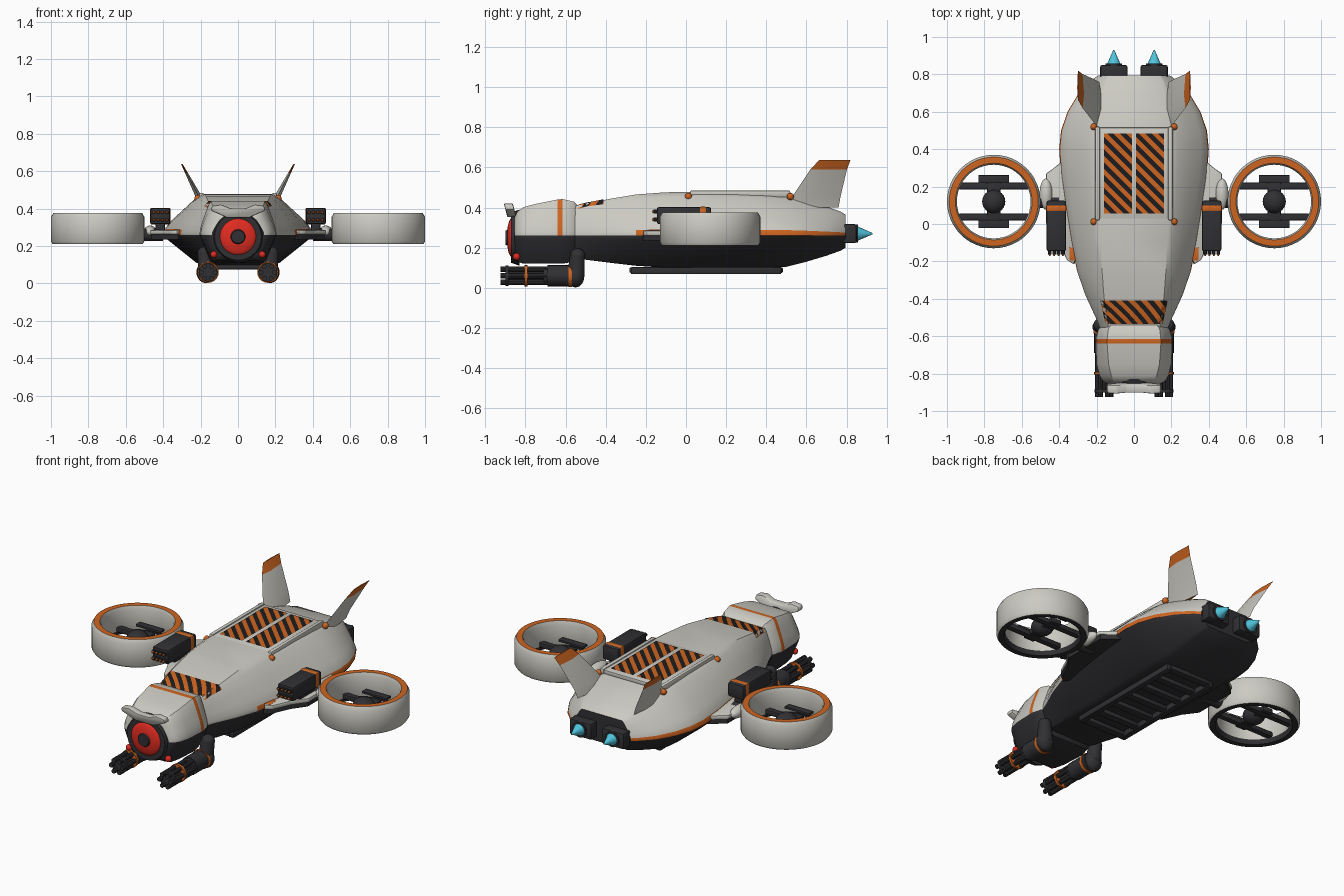
import bpy, bmesh, math
from mathutils import Vector, Matrix
from mathutils.bvhtree import BVHTree

if "Cube" in bpy.data.objects:
    bpy.data.objects.remove(bpy.data.objects["Cube"])

def material(name, rgb):
    m = bpy.data.materials.new(name)
    m.use_nodes = True
    m.diffuse_color = (*rgb, 1)
    m.node_tree.nodes["Principled BSDF"].inputs["Base Color"].default_value = (*rgb, 1)
    return m

MATS = [material("off_white", (.6, .59, .54)), material("charcoal", (.03, .03, .034)),
        material("orange", (.62, .13, .015)), material("red", (.75, .025, .015)),
        material("cyan", (.08, .55, .72)), material("black", (.012, .012, .013))]
WHITE, DARK, ORANGE, RED, CYAN, BLACK = range(6)
SIDES = (("left", 1), ("right", -1))
parts = []

def finish(name, bm, mat=None, normals=True):
    if mat is not None:
        for f in bm.faces:
            f.material_index = mat
    if normals:
        bmesh.ops.recalc_face_normals(bm, faces=bm.faces)
    me = bpy.data.meshes.new(name)
    bm.to_mesh(me)
    bm.free()
    for m in MATS:
        me.materials.append(m)
    ob = bpy.data.objects.new(name, me)
    bpy.context.collection.objects.link(ob)
    parts.append(ob)
    return ob

def box(name, c, size, mat, bevel=0):
    bm = bmesh.new()
    bmesh.ops.create_cube(bm, size=1, matrix=Matrix.Translation(c) @ Matrix.Diagonal((*size, 1)))
    if bevel:
        bmesh.ops.bevel(bm, geom=bm.edges[:], offset=bevel, segments=2, affect='EDGES', profile=.5)
    return finish(name, bm, mat)

def rod(name, a, b, r, mat, r2=None, seg=20):
    a, b = Vector(a), Vector(b)
    d = b - a
    bm = bmesh.new()
    rot = d.to_track_quat('Z', 'Y').to_matrix().to_4x4()
    bmesh.ops.create_cone(bm, cap_ends=True, segments=seg, radius1=r, radius2=r if r2 is None else r2,
                          depth=d.length, matrix=Matrix.Translation((a + b) / 2) @ rot)
    return finish(name, bm, mat)

def ball(name, c, r, mat, scale=(1, 1, 1)):
    bm = bmesh.new()
    bmesh.ops.create_uvsphere(bm, u_segments=24, v_segments=14, radius=r,
                              matrix=Matrix.Translation(c) @ Matrix.Diagonal((*scale, 1)))
    return finish(name, bm, mat)

def skin(name, rings, rule, loop=False, cap=DARK):
    """Skin closed rings of points; rule(ring, strip) gives the colour."""
    bm = bmesh.new()
    vs = [[bm.verts.new(p) for p in r] for r in rings]
    n = len(vs[0])
    for i in range(len(vs) - (0 if loop else 1)):
        a, b = vs[i], vs[(i + 1) % len(vs)]
        for j in range(n):
            k = (j + 1) % n
            bm.faces.new((a[j], a[k], b[k], b[j])).material_index = rule(i, j)
    if not loop:
        for r in (vs[0], vs[-1]):
            bm.faces.new(r).material_index = cap
    return finish(name, bm)

def prism(name, pts, push, mat, bevel=0):
    bm = bmesh.new()
    f = bm.faces.new([bm.verts.new(p) for p in pts])
    new = bmesh.ops.extrude_face_region(bm, geom=[f])["geom"]
    bmesh.ops.translate(bm, vec=push, verts=[v for v in new if isinstance(v, bmesh.types.BMVert)])
    if bevel:
        bmesh.ops.bevel(bm, geom=bm.edges[:], offset=bevel, segments=2, affect='EDGES', profile=.5)
    return finish(name, bm, mat)

# Hull cross-section: side position from shoulder to beam, height from seam
SEAM = .26
HALF = [(0, -1), (.15, -.93), (.9, -.15), (1, 0), (1, .04), (.97, .14), (.8, .36), (.5, .64), (.2, .9), (0, 1)]

def section(y, w, zb, zt, t):
    half = [(w * (t + (1 - t) * s), y, SEAM + f * ((zt - SEAM) if f > 0 else (SEAM - zb))) for s, f in HALF]
    return half + [(-x, yy, z) for x, yy, z in reversed(half)]

def strip(j):
    return j if j <= 9 else 18 - j

HULL = [(-.56, .18, .15, .405, .75), (-.5, .205, .14, .42, .72), (-.38, .26, .125, .443, .62),
        (-.25, .305, .11, .465, .56), (-.1, .335, .1, .476, .53), (.05, .36, .1, .478, .52),
        (.25, .39, .1, .473, .49), (.4, .4, .1, .466, .48), (.5, .39, .105, .458, .48),
        (.6, .355, .13, .435, .49), (.7, .295, .16, .405, .55), (.77, .225, .185, .38, .65), (.795, .19, .2, .365, .7)]

def hull_colour(i, j):
    k = strip(j)
    return DARK if k < 3 else ORANGE if k in (3, 4) and HULL[i][0] >= -.3 else WHITE

hull = skin("hull", [section(*s) for s in HULL], hull_colour)

HEAD = [(-.535, .165, .16, .405, .72), (-.56, .19, .13, .43, .72), (-.615, .205, .12, .442, .7),
        (-.64, .205, .12, .44, .7), (-.75, .2, .12, .418, .68), (-.81, .185, .12, .402, .66),
        (-.84, .165, .13, .38, .64), (-.855, .14, .15, .35, .62)]
skin("head", [section(*s) for s in HEAD],
     lambda i, j: DARK if strip(j) < 3 else ORANGE if i == 2 else WHITE)

# Eye and brow
rod("eye_ring", (0, -.83, .25), (0, -.872, .25), .14, DARK, .125, 32)
ball("eye", (0, -.865, .25), .1, RED, (1, .28, 1))
rod("pupil", (0, -.88, .25), (0, -.899, .25), .045, DARK, .035, 24)
BROW = [(0, .352), (.06, .352), (.145, .39), (.14, .415), (.09, .422), (.04, .402)]
prism("brow", [(x, -.845 - (z - .35) * .25, z) for x, z in BROW + [(-x, z) for x, z in BROW[:0:-1]]],
      (0, -.045, 0), WHITE, .007)

def striped_panel(name, x0, x1, y0, y1, z, tree=None, taper=0):
    """Thin plate cut along diagonals into two-colour stripes."""
    bm = bmesh.new()
    bm.faces.new([bm.verts.new(p) for p in ((x0, y0, 0), (x1, y0, 0), (x1, y1, 0), (x0, y1, 0))])
    def cut(co, no):
        bmesh.ops.bisect_plane(bm, geom=bm.verts[:] + bm.edges[:] + bm.faces[:], plane_co=co, plane_no=no)
    step = .034
    for k in range(math.ceil((x0 + y0) / step), math.ceil((x1 + y1) / step)):
        cut((k * step, 0, 0), (1, 1, 0))
    if tree:
        for k in range(1, 16):
            cut((x0 + (x1 - x0) * k / 16, 0, 0), (1, 0, 0))
            cut((0, y0 + (y1 - y0) * k / 16, 0), (0, 1, 0))
    for f in bm.faces:
        c = f.calc_center_median()
        f.material_index = ORANGE if math.floor((c.x + c.y) / step) % 2 else BLACK
        f.normal_update()
        if f.normal.z < 0:
            f.normal_flip()
    for v in bm.verts:
        v.co.z = z
        if tree:
            v.co.x *= 1 - taper * (y1 - v.co.y) / (y1 - y0)
            hit = tree.ray_cast(Vector((v.co.x, v.co.y, 1)), Vector((0, 0, -1)))[0]
            v.co.z = hit.z + .004
    finish(name, bm, normals=False)

tree = BVHTree.FromPolygons([v.co for v in hull.data.vertices], [p.vertices[:] for p in hull.data.polygons])
striped_panel("nose_stripes", -.18, .18, -.535, -.41, 0, tree, .15)

# Roof hatch
box("hatch", (0, .27, .466), (.41, .49, .024), WHITE, .005)
for side, s in SIDES:
    box(side + "_hatch_rail", (s * .195, .27, .468), (.025, .5, .034), WHITE, .008)
    x = sorted((s * .012, s * .16))
    striped_panel(side + "_hatch_stripes", x[0], x[1], .055, .485, .482)
    for end, y in (("front", .012), ("rear", .52)):
        ball(f"{side}_{end}_hatch_knob", (s * .215, y, .455), .018, ORANGE)

# Belly grille
for s, side in ((1, "left"), (-1, "right")):
    box(side + "_grille_rail", (s * .145, .1, .086), (.035, .75, .036), DARK, .006)
for i in range(7):
    box("grille_slat", (0, -.26 + i * .12, .088), (.28, .045, .026), DARK, .005)

# Rotor duct profile: radius, height, colour of the band that follows
DUCT = [(.25, .225, WHITE), (.25, .355, WHITE), (.238, .376, ORANGE), (.205, .376, WHITE),
        (.197, .355, WHITE), (.2, .235, DARK), (.21, .21, DARK), (.24, .21, WHITE)]
WING = [(.27, -.12), (.325, -.215), (.36, -.19), (.41, -.08), (.47, 0), (.47, .27), (.44, .29), (.33, .38)]

for side, s in SIDES:
    cx, cy = s * .75, .12
    rings = [[(cx + r * math.cos(a), cy + r * math.sin(a), z) for r, z, _ in DUCT]
             for a in (math.tau * i / 48 for i in range(48))]
    skin(side + "_rotor_duct", rings, lambda i, j: DUCT[j][2], loop=True)
    ball(side + "_rotor_hub", (cx, cy, .27), .062, DARK, (1, 1, .8))
    box(side + "_hub_beam", (cx, cy, .255), (.07, .24, .03), DARK, .006)
    for d in (-1, 1):
        box(side + "_duct_spoke", (cx, cy + d * .083, .25), (.375, .036, .03), DARK, .006)
        box(side + "_rotor_blade", (cx, cy + d * .12, .292), (.165, .042, .014), DARK, .003)

    # Stub wing and pylon
    prism(side + "_wing_top", [(s * x, y, .262) for x, y in WING], (0, 0, .024), WHITE, .006)
    prism(side + "_wing_base", [(s * x * .985, y, .235) for x, y in WING], (0, 0, .028), DARK)
    box(side + "_wing_stripe", (s * .32, -.16, .275), (.05, .07, .026), ORANGE, .004)
    rod(side + "_pylon", (s * .4, cy, .26), (s * .53, cy, .26), .034, DARK)
    ball(side + "_pylon_cover", (s * .47, .16, .275), .035, WHITE, (1, 2.4, 1))

    # Rocket pod
    box(side + "_pod", (s * .415, -.01, .36), (.105, .27, .085), DARK, .01)
    box(side + "_pod_stripe", (s * .415, .085, .36), (.109, .035, .089), ORANGE, .008)
    box(side + "_pod_mount", (s * .415, .03, .3), (.05, .14, .06), DARK, .006)
    for i in range(4):
        for z in (.34, .38):
            x = s * (.38 + i * .0235)
            rod(side + "_rocket_tube", (x, -.13, z), (x, -.162, z), .0105, DARK, seg=10)
            rod(side + "_rocket_tip", (x, -.16, z), (x, -.17, z), .008, ORANGE, .004, 10)

    # Rotary gun hung on a bent arm
    gx, gz = s * .16, .06
    def along(name, y0, y1, r, mat):
        rod(side + name, (gx, y0, gz), (gx, y1, gz), r, mat)
    along("_gun_core", -.7, -.9, .025, DARK)
    along("_gun_body", -.55, -.69, .053, DARK)
    along("_gun_muzzle_plate", -.885, -.9, .05, DARK)
    along("_gun_band", -.79, -.805, .053, ORANGE)
    along("_gun_rear_plate", -.69, -.71, .045, DARK)
    for i in range(6):
        a = math.tau * i / 6
        x, z = gx + .037 * math.cos(a), gz + .037 * math.sin(a)
        rod(side + "_gun_barrel", (x, -.69, z), (x, -.925, z), .013, DARK, seg=10)
    along("_arm_band", -.568, -.585, .057, ORANGE)
    ball(side + "_elbow", (s * .17, -.55, .06), .058, DARK, (.9, .75, 1))
    rod(side + "_arm", (s * .17, -.55, .06), (s * .18, -.54, .165), .045, DARK, .036)
    ball(side + "_arm_joint", (s * .18, -.54, .16), .037, DARK)
    ball(side + "_arm_lamp", (s * .13, -.845, .155), .018, RED)

    # Tail fin: rows of front edge, rear edge, side offset, height, half thickness
    FIN = [(.5, .76, .185, .4, .02), (.53, .77, .205, .455, .018), (.62, .802, .275, .59, .008), (.665, .82, .3, .638, .004)]
    skin(side + "_tail_fin",
         [[(s * x, y0, z), (s * (x + t), y0 * .6 + y1 * .4, z), (s * x, y1, z), (s * (x - t), y0 * .6 + y1 * .4, z)]
          for y0, y1, x, z, t in FIN], lambda i, j: ORANGE if i == 2 else WHITE, cap=ORANGE)

    # Thruster
    box(side + "_thruster", (s * .108, .81, .27), (.145, .08, .095), DARK, .01)
    rod(side + "_nozzle", (s * .108, .84, .27), (s * .108, .858, .27), .045, DARK)
    rod(side + "_exhaust_flame", (s * .108, .855, .27), (s * .108, .93, .27), .036, CYAN, .003)

for ob in bpy.context.selected_objects:
    ob.select_set(False)
for ob in parts:
    ob.select_set(True)
bpy.context.view_layer.objects.active = parts[0]
bpy.ops.object.shade_smooth_by_angle(angle=math.radians(35))
